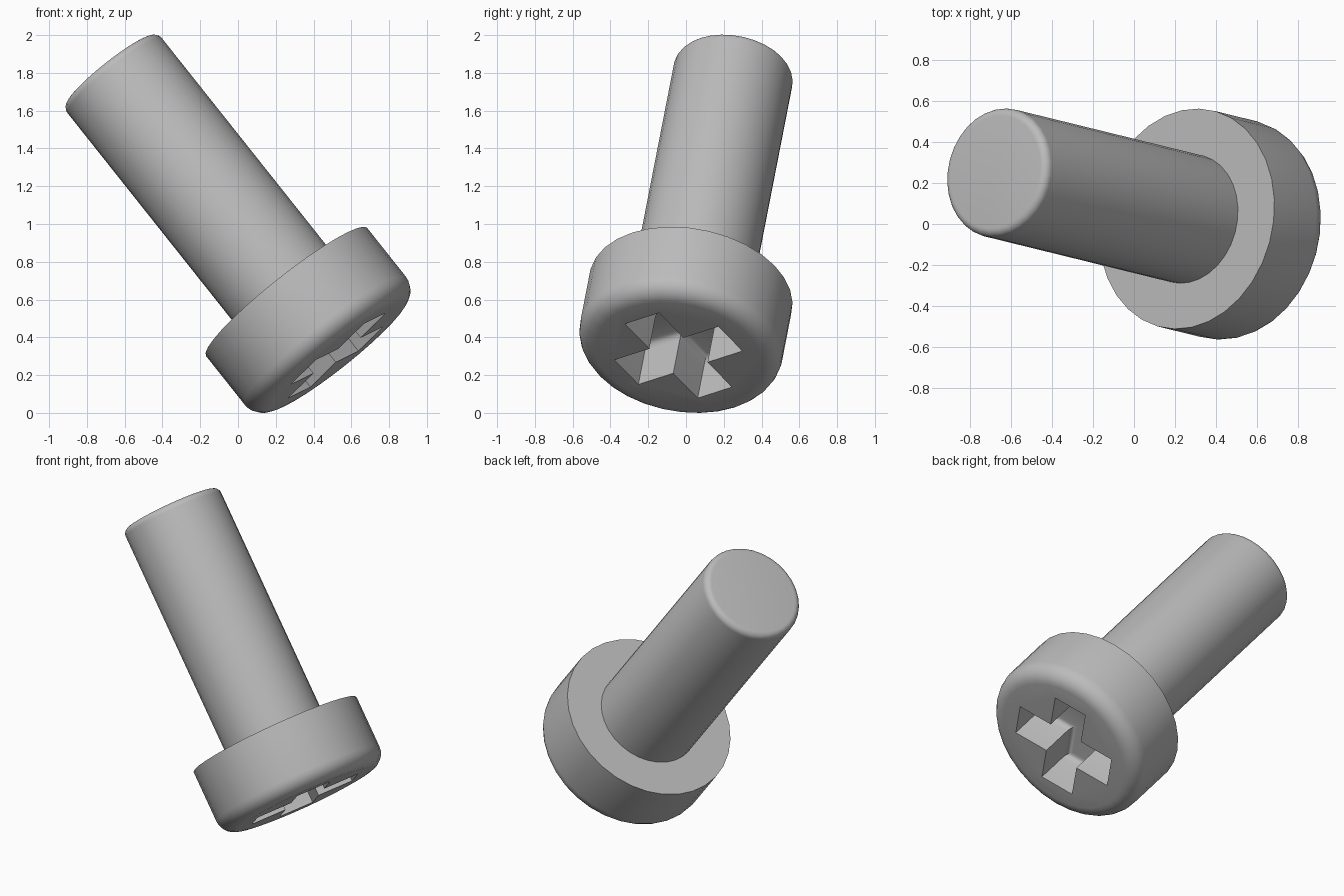
import bpy, bmesh, math
from mathutils import Vector, Matrix

cube = bpy.data.objects.get("Cube")
if cube:
    bpy.data.objects.remove(cube, do_unlink=True)

SIDES = 32
HEAD_R, HEAD_H, HEAD_FILLET = 0.545, 0.435, 0.1
SHAFT_R, SHAFT_L, TIP_FILLET = 0.319, 1.52, 0.04
ARM, HALF_W, DEPTH, FLOOR_FILLET = 0.34, 0.112, 0.265, 0.04

steel = bpy.data.materials.new("steel_grey")
steel.use_nodes = True
grey = (0.5, 0.5, 0.5, 1)
steel.diffuse_color = grey
steel.node_tree.nodes["Principled BSDF"].inputs["Base Color"].default_value = grey


def make_object(name, bm):
    bmesh.ops.recalc_face_normals(bm, faces=bm.faces)
    mesh = bpy.data.meshes.new(name)
    bm.to_mesh(mesh)
    bm.free()
    mesh.materials.append(steel)
    obj = bpy.data.objects.new(name, mesh)
    bpy.context.collection.objects.link(obj)
    return obj


def arc(r, z, radius, start, steps=6):
    """Quarter-round profile points, counter-clockwise from the start angle."""
    angles = [start + math.pi / 2 * i / steps for i in range(steps + 1)]
    return [(r + radius * math.cos(t), z + radius * math.sin(t)) for t in angles]


# Screw body: turned profile from the drive face up to the shaft tip
profile = arc(HEAD_R - HEAD_FILLET, HEAD_FILLET - HEAD_H, HEAD_FILLET, -math.pi / 2)
profile += [(HEAD_R, 0), (SHAFT_R, 0)]
profile += arc(SHAFT_R - TIP_FILLET, SHAFT_L - TIP_FILLET, TIP_FILLET, 0)

bm = bmesh.new()
rings = []
for r, z in profile:
    turn = [2 * math.pi * i / SIDES for i in range(SIDES)]
    rings.append([bm.verts.new((r * math.cos(t), r * math.sin(t), z)) for t in turn])
for low, high in zip(rings, rings[1:]):
    for i in range(SIDES):
        j = (i + 1) % SIDES
        bm.faces.new((low[i], low[j], high[j], high[i]))
bm.faces.new(rings[0])
bm.faces.new(rings[-1])
body = make_object("screw_body", bm)

# Cross recess: plus-shaped cutter with a rounded floor
bm = bmesh.new()
outline = []
for k in range(4):
    spin = Matrix.Rotation(k * math.pi / 2, 3, 'Z')
    for p in ((ARM, -HALF_W), (ARM, HALF_W), (HALF_W, HALF_W)):
        outline.append(bm.verts.new(spin @ Vector((*p, -HEAD_H - 0.1))))
base = bm.faces.new(outline)
raised = bmesh.ops.extrude_face_region(bm, geom=[base])["geom"]
top = [v for v in raised if isinstance(v, bmesh.types.BMVert)]
bmesh.ops.translate(bm, verts=top, vec=(0, 0, DEPTH + 0.1))
bmesh.ops.recalc_face_normals(bm, faces=bm.faces)
floor_edges = [e for e in bm.edges if all(v in top for v in e.verts)]
bmesh.ops.bevel(bm, geom=floor_edges, offset=FLOOR_FILLET, segments=4,
                profile=0.5, affect='EDGES')
cutter = make_object("recess_cutter", bm)
cutter.hide_render = True

cut = body.modifiers.new("cross_recess", 'BOOLEAN')
cut.object = cutter
cut.operation = 'DIFFERENCE'
cut.solver = 'EXACT'
bpy.ops.object.select_all(action='DESELECT')
body.select_set(True)
bpy.context.view_layer.objects.active = body
bpy.ops.object.modifier_apply(modifier=cut.name)
bpy.data.objects.remove(cutter, do_unlink=True)

# Tilt the screw so the head rests low and the shaft leans up to the right
axis = Vector((-0.615, 0.151, 0.774)).normalized()
arm = Vector((0.2, -0.193, 0.197))
arm = (arm - axis * arm.dot(axis)).normalized()
body.data.transform(Matrix((arm, axis.cross(arm), axis)).transposed().to_4x4())

# Centre on the ground
spans = [[v.co[i] for v in body.data.vertices] for i in range(3)]
shift = [-(min(s) + max(s)) / 2 for s in spans]
shift[2] = -min(spans[2])
body.data.transform(Matrix.Translation(shift))

bpy.ops.object.shade_smooth_by_angle(angle=math.radians(30))
